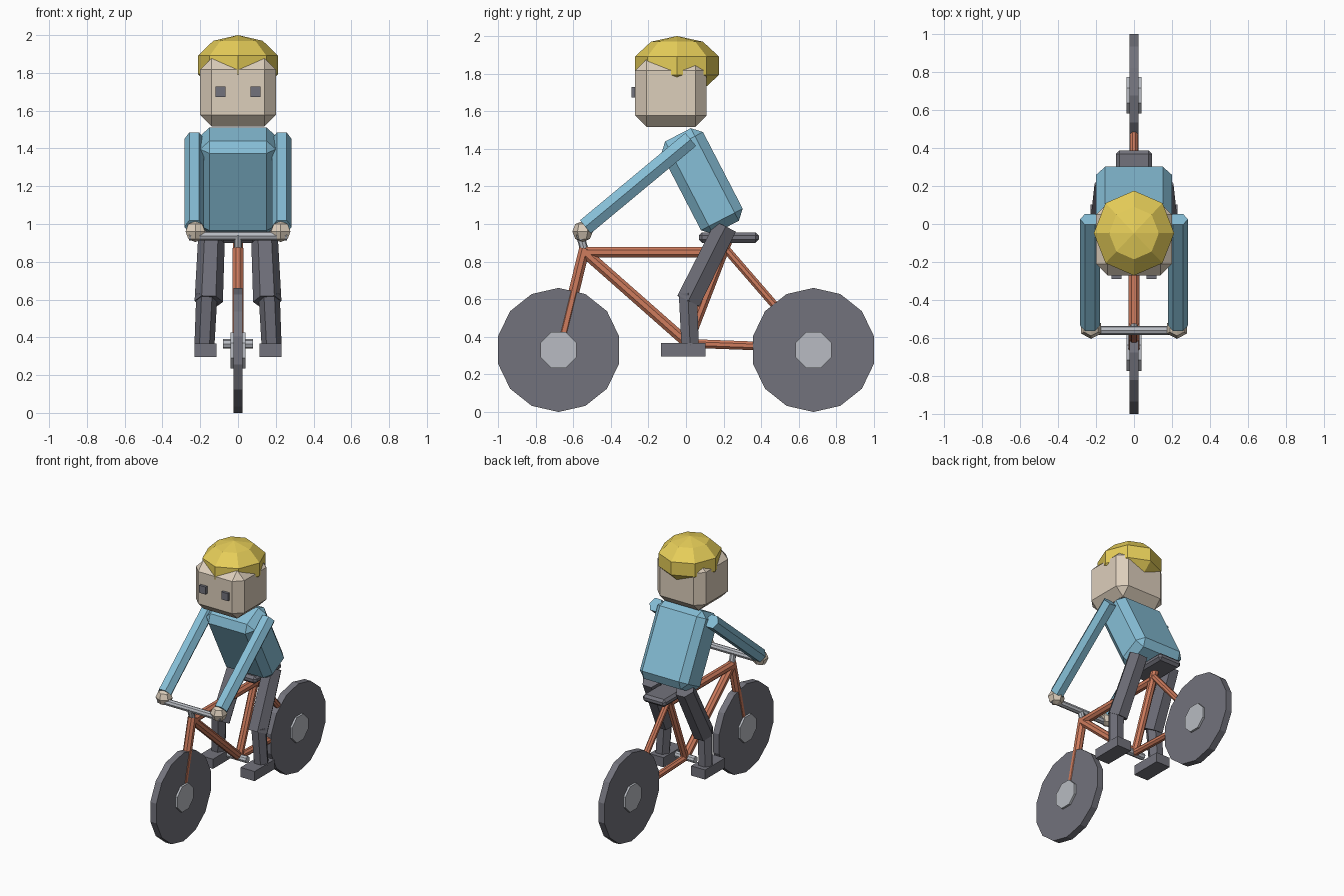
import bpy, bmesh, math
from mathutils import Vector, Matrix

if "Cube" in bpy.data.objects:
    bpy.data.objects.remove(bpy.data.objects["Cube"])


def material(name, rgb):
    m = bpy.data.materials.new(name)
    m.diffuse_color = (*rgb, 1)
    m.use_nodes = True
    m.node_tree.nodes["Principled BSDF"].inputs["Base Color"].default_value = m.diffuse_color
    return m


RED = material("red", (0.62, 0.20, 0.11))
BLUE = material("blue", (0.24, 0.52, 0.68))
SKIN = material("skin", (0.72, 0.62, 0.50))
DARK = material("dark", (0.17, 0.17, 0.20))
TROUSER = material("trouser", (0.15, 0.15, 0.18))
METAL = material("metal", (0.48, 0.50, 0.54))
YELLOW = material("yellow", (0.80, 0.62, 0.10))


def finish(name, bm, mat):
    bmesh.ops.recalc_face_normals(bm, faces=bm.faces)
    me = bpy.data.meshes.new(name)
    bm.to_mesh(me)
    bm.free()
    me.materials.append(mat)
    ob = bpy.data.objects.new(name, me)
    bpy.context.collection.objects.link(ob)
    return ob


def tube(name, a, b, r1, mat, r2=None, sides=8, roll=0.0):
    """Prism from a to b; at roll 0 a corner points along x (or z for an x-axis tube)."""
    a, b = Vector(a), Vector(b)
    d = (b - a).normalized()
    ref = Vector((0, 0, 1)) if abs(d.x) > 0.9 else Vector((1, 0, 0))
    u = (ref - d * ref.dot(d)).normalized()
    v = d.cross(u)
    bm = bmesh.new()
    rings = []
    for p, r in ((a, r1), (b, r1 if r2 is None else r2)):
        angles = [roll + 2 * math.pi * i / sides for i in range(sides)]
        rings.append([bm.verts.new(p + r * (math.cos(t) * u + math.sin(t) * v)) for t in angles])
    for ring in rings:
        bm.faces.new(ring)
    for i in range(sides):
        j = (i + 1) % sides
        bm.faces.new((rings[0][i], rings[0][j], rings[1][j], rings[1][i]))
    return finish(name, bm, mat)


def box(name, centre, size, mat, bevel=0.0, tilt=0.0):
    bm = bmesh.new()
    bmesh.ops.create_cube(bm, size=1, matrix=Matrix.Diagonal((*size, 1)))
    if bevel:
        bmesh.ops.bevel(bm, geom=bm.edges[:], offset=bevel, segments=1, affect='EDGES')
    bm.transform(Matrix.Translation(centre) @ Matrix.Rotation(tilt, 4, 'X'))
    return finish(name, bm, mat)


def ball(name, centre, size, mat, segs, rings):
    bm = bmesh.new()
    bmesh.ops.create_uvsphere(bm, u_segments=segs, v_segments=rings, radius=1)
    bm.transform(Matrix.Translation(centre) @ Matrix.Diagonal((*size, 1)))
    return finish(name, bm, mat)


# Wheels and hubs
for label, y in (("front", -0.678), ("rear", 0.678)):
    tube(label + "_wheel", (-0.025, y, 0.33), (0.025, y, 0.33), 0.33, DARK, sides=14)
    tube(label + "_hub", (-0.04, y, 0.33), (0.04, y, 0.33), 0.103, METAL, roll=math.pi / 8)

# Frame tubes
head_joint, bracket, seat_joint = (0, -0.54, 0.85), (0, 0.01, 0.365), (0, 0.21, 0.87)
R8 = math.pi / 8
tube("top_tube", head_joint, (0, 0.2, 0.85), 0.031, RED, roll=R8)
tube("down_tube", head_joint, bracket, 0.031, RED, roll=R8)
tube("seat_tube", bracket, (0, 0.225, 0.92), 0.028, RED, roll=R8)
tube("seat_stay", seat_joint, (0, 0.678, 0.33), 0.023, RED, roll=R8)
tube("chain_stay", bracket, (0, 0.678, 0.34), 0.025, RED, roll=R8)
tube("fork", (0, -0.54, 0.87), (0, -0.672, 0.33), 0.031, RED, roll=R8)

# Steering, crank and saddle
tube("stem", (0, -0.54, 0.86), (0, -0.565, 0.945), 0.022, METAL)
tube("handlebar", (-0.26, -0.56, 0.937), (0.26, -0.56, 0.937), 0.024, METAL)
tube("crank_axle", (-0.08, 0.0, 0.365), (0.08, 0.0, 0.365), 0.025, METAL)
box("seat", (0, 0.228, 0.928), (0.19, 0.32, 0.056), DARK, bevel=0.018)

# Torso, head and hair
box("torso", (0, 0.085, 1.228), (0.40, 0.25, 0.555), BLUE, bevel=0.048, tilt=math.radians(27.4))
box("head", (0, -0.08, 1.697), (0.40, 0.38, 0.36), SKIN, bevel=0.06)
ball("hair", (0, -0.048, 1.842), (0.223, 0.235, 0.158), YELLOW, 8, 5)

# Paired limbs and eyes
for side, s in (("left", 1), ("right", -1)):
    tube(side + "_arm", (s * 0.232, 0.025, 1.45), (s * 0.232, -0.535, 0.985), 0.052, BLUE, sides=6)
    ball(side + "_hand", (s * 0.226, -0.55, 0.96), (0.06, 0.055, 0.056), SKIN, 6, 4)
    tube(side + "_thigh", (s * 0.138, 0.21, 0.985), (s * 0.155, 0.012, 0.59), 0.07, TROUSER, 0.075, sides=6)
    tube(side + "_shin", (s * 0.165, 0.01, 0.63), (s * 0.178, 0.022, 0.35), 0.056, TROUSER, 0.053, sides=6)
    box(side + "_shoe", (s * 0.172, -0.015, 0.332), (0.116, 0.235, 0.072), DARK)
    box(side + "_eye", (s * 0.092, -0.275, 1.70), (0.054, 0.03, 0.056), DARK)
